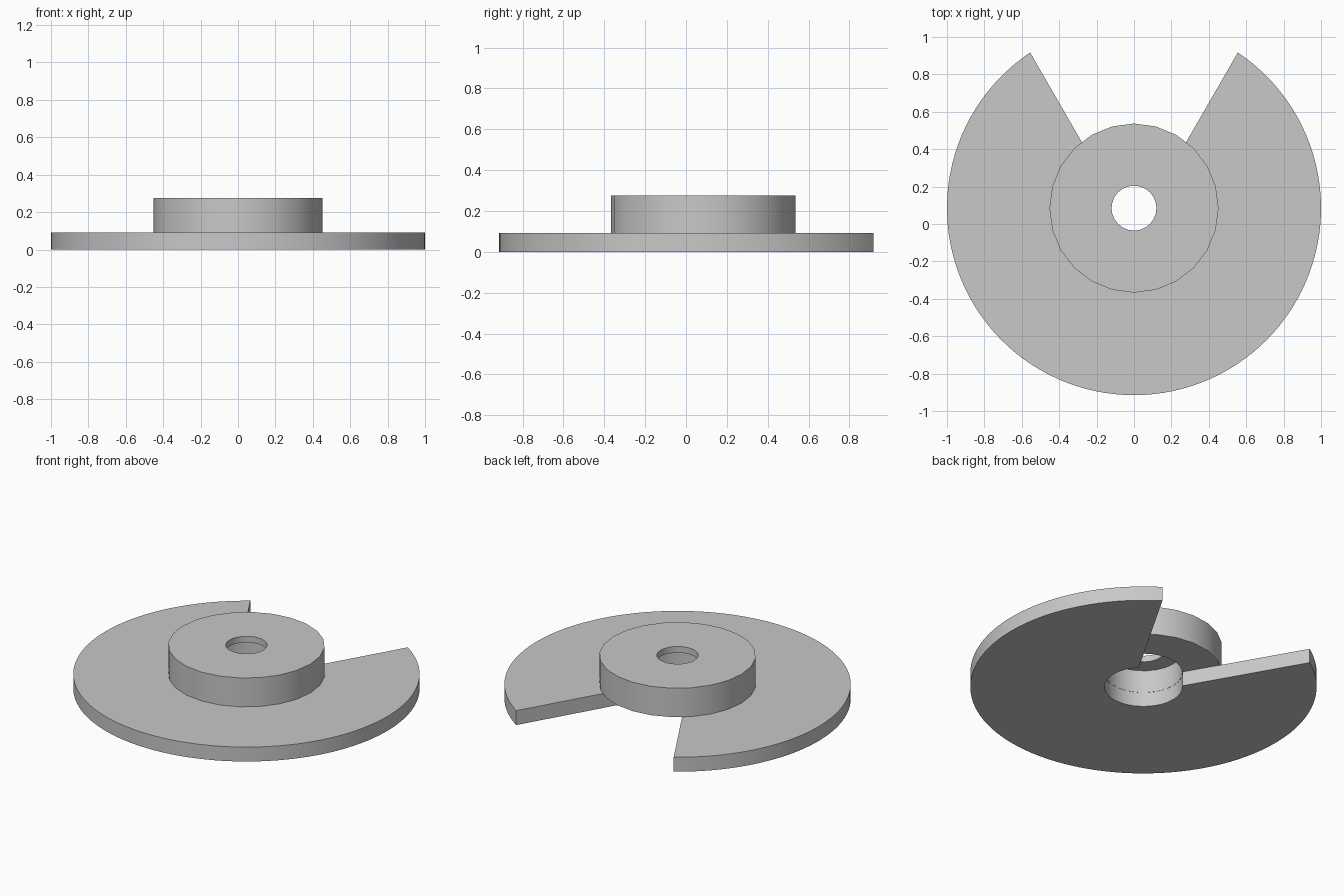
import bpy
import bmesh
from math import sin, cos, pi, radians, sqrt, atan2

if "Cube" in bpy.data.objects:
    bpy.data.objects.remove(bpy.data.objects["Cube"])

CENTRE_Y = 0.085
PLATE_TOP, LEDGE, HUB_TOP = 0.092, 0.236, 0.276
PLATE_R, HUB_R, BORE_R, HOLE_R = 1.0, 0.452, 0.225, 0.12
NOTCH_DEPTH = 0.13          # notch apex lies this far in front of the axis
NOTCH_HALF = radians(30)

grey = bpy.data.materials.new("plain_grey")
grey.use_nodes = True
colour = (0.58, 0.58, 0.58, 1)
grey.diffuse_color = colour
grey.node_tree.nodes["Principled BSDF"].inputs["Base Color"].default_value = colour


def notch_angle(r):
    """Angle from +y where the notch edge crosses radius r."""
    t = NOTCH_DEPTH * cos(NOTCH_HALF)
    t += sqrt(t * t - NOTCH_DEPTH ** 2 + r * r)
    return atan2(t * sin(NOTCH_HALF), t * cos(NOTCH_HALF) - NOTCH_DEPTH)


def revolve(name, profile, steps, notched=False):
    """Sweep a closed (radius, height) profile about the upright axis."""
    bm = bmesh.new()
    rings = []
    for i in range(steps + 1 if notched else steps):
        ring = []
        for r, z in profile:
            start = notch_angle(r) if notched else 0
            a = start + (2 * pi - 2 * start) * i / steps
            ring.append(bm.verts.new((r * sin(a), CENTRE_Y + r * cos(a), z)))
        rings.append(ring)
    n = len(profile)
    pairs = list(zip(rings, rings[1:]))
    if notched:
        bm.faces.new(rings[0])
        bm.faces.new(rings[-1])
    else:
        pairs.append((rings[-1], rings[0]))
    for a, b in pairs:
        for j in range(n):
            k = (j + 1) % n
            bm.faces.new((a[j], a[k], b[k], b[j]))
    bmesh.ops.recalc_face_normals(bm, faces=bm.faces)
    mesh = bpy.data.meshes.new(name)
    bm.to_mesh(mesh)
    bm.free()
    mesh.materials.append(grey)
    obj = bpy.data.objects.new(name, mesh)
    bpy.context.collection.objects.link(obj)
    bpy.ops.object.select_all(action='DESELECT')
    obj.select_set(True)
    bpy.context.view_layer.objects.active = obj
    bpy.ops.object.shade_smooth_by_angle(angle=radians(30))
    return obj


# Thin round plate with a wedge notch at the back, open into the bore
revolve("notched_plate",
        [(BORE_R, 0), (PLATE_R, 0), (PLATE_R, PLATE_TOP), (BORE_R, PLATE_TOP)],
        96, notched=True)

# Raised hub, counterbored from below, with a small hole through its top
revolve("hub",
        [(HOLE_R, LEDGE), (BORE_R, LEDGE), (BORE_R, PLATE_TOP),
         (HUB_R, PLATE_TOP), (HUB_R, HUB_TOP), (HOLE_R, HUB_TOP)],
        24)
